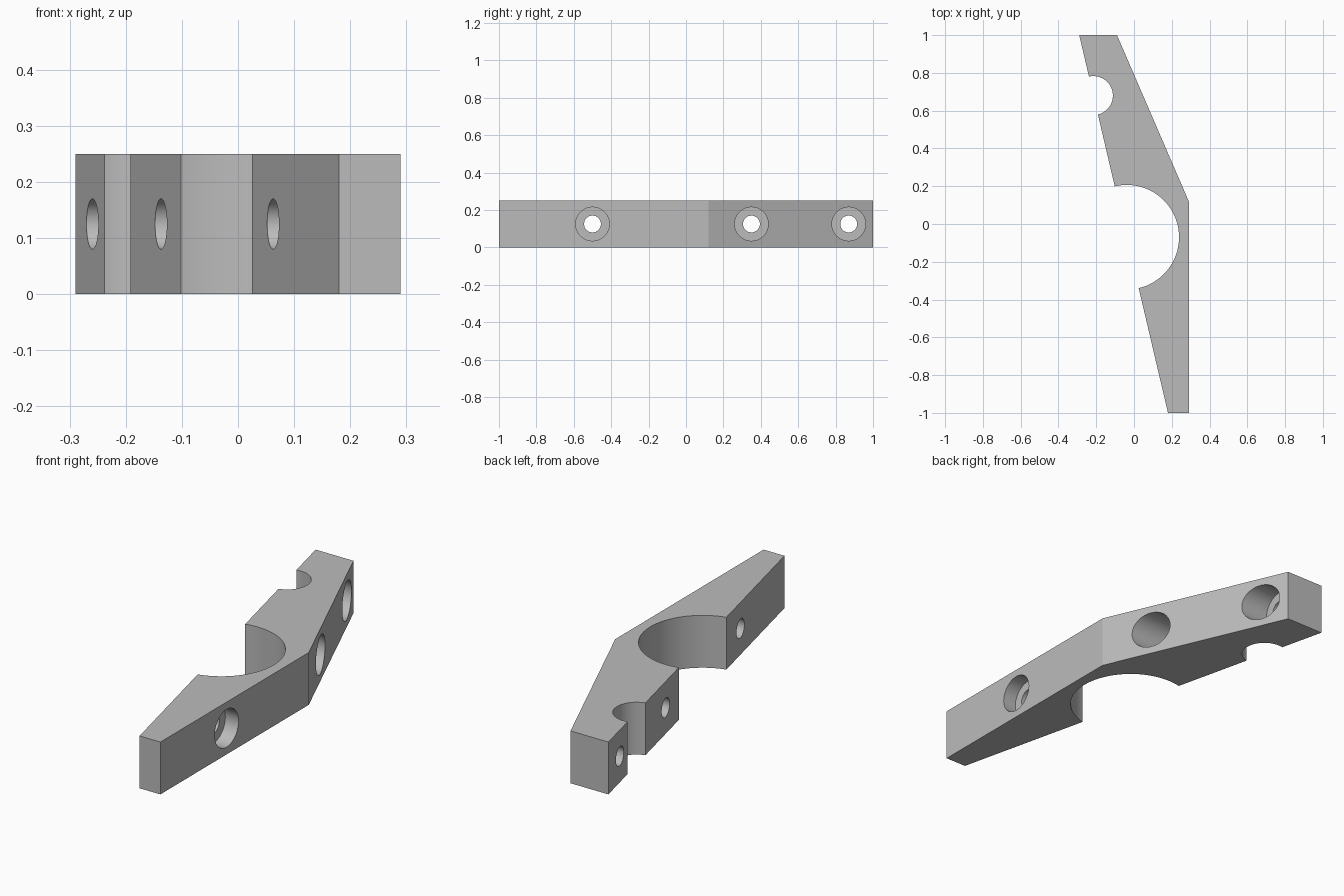
import bpy, bmesh, math
from mathutils import Matrix, Vector

cube = bpy.data.objects.get("Cube")
if cube:
    bpy.data.objects.remove(cube, do_unlink=True)

HEIGHT = 0.25

grey = bpy.data.materials.new("plain grey")
grey.use_nodes = True
colour = (0.5, 0.5, 0.5, 1)
grey.diffuse_color = colour
grey.node_tree.nodes["Principled BSDF"].inputs["Base Color"].default_value = colour

# Slanted inner edge of the clamp
edge_top, edge_bottom = Vector((-0.29, 1)), Vector((0.18, -1))
along = (edge_bottom - edge_top).normalized()


def edge_point(y):
    return edge_top.lerp(edge_bottom, (1 - y) / 2)


def half_round(y, radius, steps):
    """Points of a half circle cut into the slanted edge, from back to front."""
    centre = edge_point(y)
    across = Vector((-along.y, along.x))
    return [centre - along * radius * math.cos(a) + across * radius * math.sin(a)
            for a in (math.pi * i / steps for i in range(steps + 1))]


def add_object(name, bm):
    bmesh.ops.recalc_face_normals(bm, faces=bm.faces)
    mesh = bpy.data.meshes.new(name)
    bm.to_mesh(mesh)
    bm.free()
    mesh.materials.append(grey)
    obj = bpy.data.objects.new(name, mesh)
    bpy.context.collection.objects.link(obj)
    return obj


# Clamp body: outline with small and large half-round seats, extruded upward
outline = [edge_top, *half_round(0.68, 0.103, 32), *half_round(-0.07, 0.277, 64),
           edge_bottom, Vector((0.29, -1)), Vector((0.29, 0.12)), Vector((-0.09, 1))]
bm = bmesh.new()
base = bm.faces.new([bm.verts.new((p.x, p.y, 0)) for p in outline])
top = bmesh.ops.extrude_face_region(bm, geom=[base])["geom"]
bmesh.ops.translate(bm, vec=(0, 0, HEIGHT),
                    verts=[v for v in top if isinstance(v, bmesh.types.BMVert)])
body = add_object("clamp_body", bm)


def cut_round(y, radius, x0, x1):
    """Cut a round hole running along x from x0 to x1."""
    bm = bmesh.new()
    bmesh.ops.create_cone(
        bm, cap_ends=True, segments=48, radius1=radius, radius2=radius, depth=x1 - x0,
        matrix=Matrix.Translation(((x0 + x1) / 2, y, HEIGHT / 2))
        @ Matrix.Rotation(math.pi / 2, 4, "Y"))
    cutter = add_object("hole_cutter", bm)
    cutter.hide_render = True
    mod = body.modifiers.new("hole", "BOOLEAN")
    mod.operation, mod.solver, mod.object = "DIFFERENCE", "EXACT", cutter
    bpy.context.view_layer.objects.active = body
    bpy.ops.object.modifier_apply(modifier=mod.name)
    bpy.data.objects.remove(cutter, do_unlink=True)


# Bolt holes with counterbores: position along y and counterbore floor x
for y, floor in ((-0.5, 0.22), (0.35, -0.01), (0.87, -0.144)):
    cut_round(y, 0.09, floor, 0.6)
    cut_round(y, 0.045, -0.6, 0.5)

bpy.ops.object.select_all(action="DESELECT")
body.select_set(True)
bpy.context.view_layer.objects.active = body
bpy.ops.object.shade_smooth_by_angle(angle=math.radians(20))
